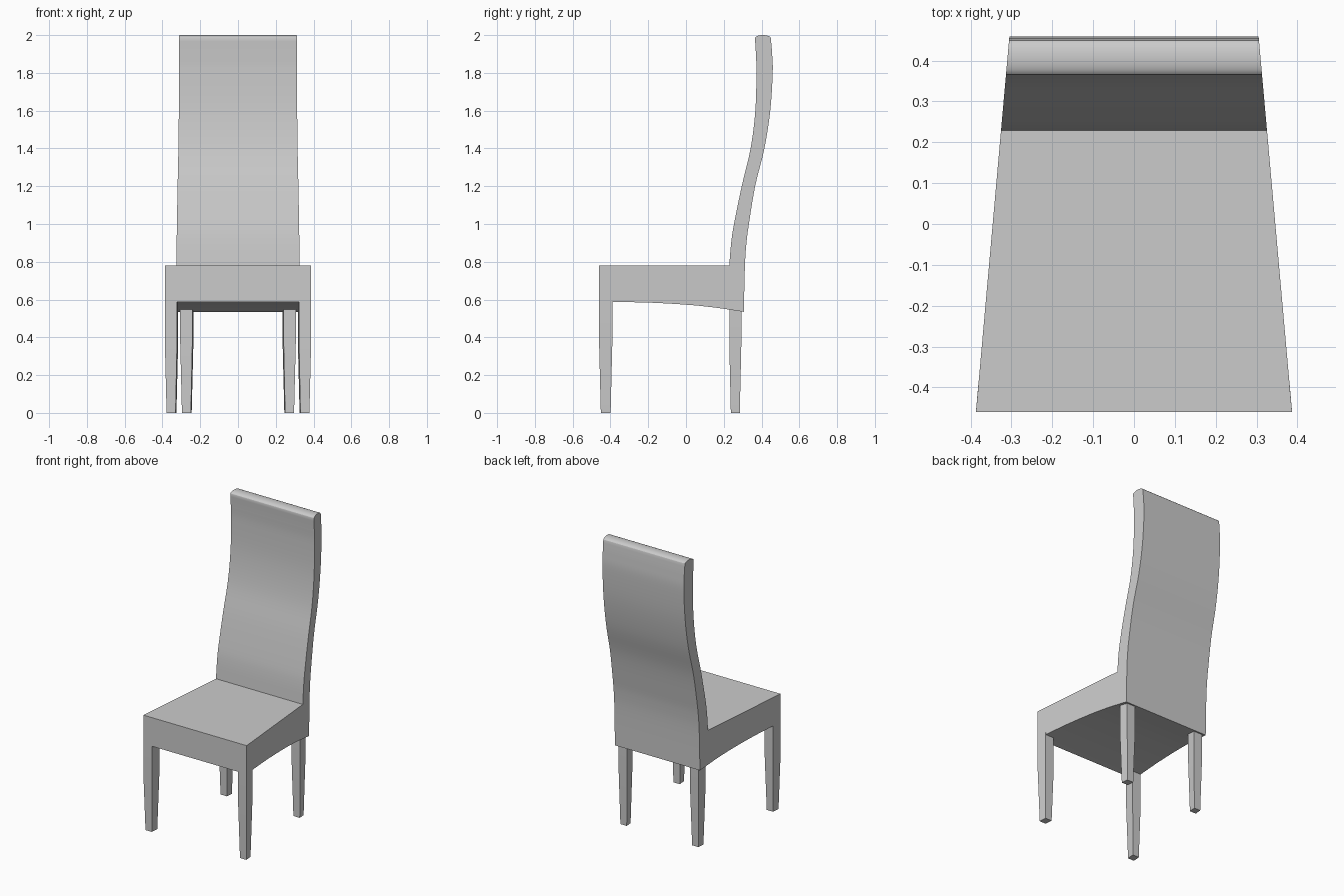
import bpy, bmesh, math
from mathutils import Vector

if "Cube" in bpy.data.objects:
    bpy.data.objects.remove(bpy.data.objects["Cube"])

grey = bpy.data.materials.new("plain grey")
grey.diffuse_color = (0.6, 0.6, 0.6, 1)
grey.use_nodes = True
grey.node_tree.nodes["Principled BSDF"].inputs["Base Color"].default_value = grey.diffuse_color


def half_width(y):
    """Half width of the chair, narrowing towards the back."""
    return 0.346 - 0.089 * y


def smooth_path(points, steps=5):
    """Catmull-Rom curve through the points."""
    p = [Vector(q) for q in points]
    p = [2 * p[0] - p[1]] + p + [2 * p[-1] - p[-2]]
    out = []
    for a, b, c, d in zip(p, p[1:], p[2:], p[3:]):
        for i in range(steps):
            t = i / steps
            out.append(0.5 * (2 * b + (c - a) * t + (2 * a - 5 * b + 4 * c - d) * t * t
                              + (3 * b - a - 3 * c + d) * t ** 3))
    return out + [p[-2]]


def finish(name, bm):
    bmesh.ops.recalc_face_normals(bm, faces=bm.faces)
    mesh = bpy.data.meshes.new(name)
    bm.to_mesh(mesh)
    bm.free()
    mesh.materials.append(grey)
    obj = bpy.data.objects.new(name, mesh)
    bpy.context.collection.objects.link(obj)
    bpy.ops.object.select_all(action='DESELECT')
    obj.select_set(True)
    bpy.context.view_layer.objects.active = obj
    bpy.ops.object.shade_smooth_by_angle(angle=math.radians(25))
    return obj


# Seat and backrest: one side profile (y, z) stretched across the tapering width
underside = smooth_path([(-0.46, 0.586), (-0.39, 0.587), (-0.2, 0.584), (0, 0.573),
                         (0.15, 0.558), (0.306, 0.535)], 4)
rear = smooth_path([(0.306, 0.535), (0.312, 0.78), (0.32, 0.9), (0.333, 1.0), (0.366, 1.2),
                    (0.415, 1.4), (0.446, 1.6), (0.459, 1.8), (0.456, 1.9), (0.449, 1.983)])
cap = [Vector((0.407 + 0.042 * math.cos(a), 1.983 + 0.017 * math.sin(a)))
       for a in (math.pi * i / 12 for i in range(1, 12))]
front = smooth_path([(0.365, 1.983), (0.37, 1.9), (0.373, 1.8), (0.367, 1.6), (0.342, 1.4),
                     (0.295, 1.2), (0.254, 1.0), (0.239, 0.9), (0.229, 0.78)])
profile = underside + rear[1:] + cap + front + [Vector((-0.46, 0.78))]

bm = bmesh.new()
sides = [[bm.verts.new((s * half_width(y), y, z)) for y, z in profile] for s in (-1, 1)]
n = len(profile)
for i in range(n):
    j = (i + 1) % n
    bm.faces.new((sides[0][i], sides[0][j], sides[1][j], sides[1][i]))
for side in sides:
    bm.faces.new(side)
finish("seat_and_backrest", bm)


# Legs: square posts, straight above and tapered below, following the side slant
def leg(name, s, x, y, width, depth, foot, top):
    bm = bmesh.new()
    rings = []
    for z, k in ((0, foot), (0.37, 1), (top, 1)):
        ring = []
        for u, v in ((-1, -1), (1, -1), (1, 1), (-1, 1)):
            dy = v * depth * k / 2
            ring.append(bm.verts.new((s * (x + u * width * k / 2 - 0.089 * dy), y + dy, z)))
        rings.append(ring)
    for a, b in zip(rings, rings[1:]):
        for i in range(4):
            j = (i + 1) % 4
            bm.faces.new((a[i], a[j], b[j], b[i]))
    bm.faces.new(rings[0])
    bm.faces.new(rings[-1])
    finish(name, bm)


for s, label in ((-1, "left"), (1, "right")):
    leg("front_leg_" + label, s, 0.352, -0.425, 0.064, 0.07, 0.74, 0.6)
    leg("rear_leg_" + label, s, 0.271, 0.261, 0.064, 0.064, 0.74, 0.56)
